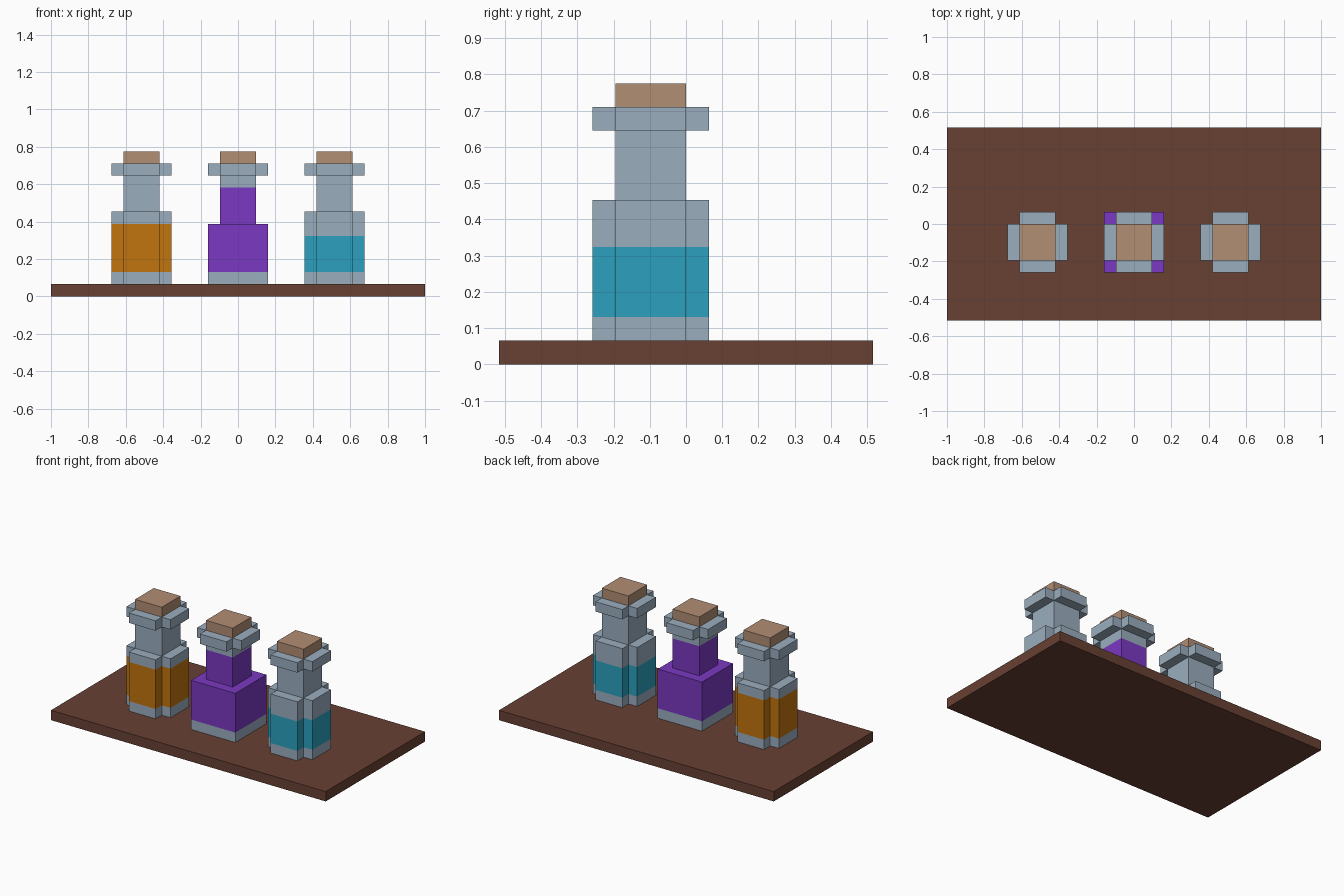
import bpy
import bmesh

cube = bpy.data.objects.get("Cube")
if cube:
    bpy.data.objects.remove(cube, do_unlink=True)


def make_material(name, rgb):
    """Flat material from an 8-bit sRGB colour."""
    lin = [((c / 255 + 0.055) / 1.055) ** 2.4 for c in rgb]
    mat = bpy.data.materials.new(name)
    mat.use_nodes = True
    mat.diffuse_color = (*lin, 1)
    bsdf = next(n for n in mat.node_tree.nodes if n.type == "BSDF_PRINCIPLED")
    bsdf.inputs["Base Color"].default_value = (*lin, 1)
    return mat


wood = make_material("dark wood", (104, 64, 51))
glass = make_material("pale glass", (155, 174, 190))
cork = make_material("cork", (178, 142, 116))
orange = make_material("orange liquid", (194, 117, 14))
purple = make_material("purple liquid", (123, 57, 194))
teal = make_material("teal liquid", (44, 160, 190))

WIDE, NARROW = 0.161, 0.097


def rectangle(a, b):
    return [(-a, -b), (a, -b), (a, b), (-a, b)]


def plus(a, b):
    """Square of half size a with its corners notched back to b."""
    corner = [(a, -b), (a, b), (b, b)]
    pts = []
    for _ in range(4):
        pts += corner
        corner = [(-y, x) for x, y in corner]
    return pts


def prism(name, outline, center, heights, mats):
    """Closed prism through the given heights, one material per band."""
    bm = bmesh.new()
    rings = [[bm.verts.new((x, y, z)) for x, y in outline] for z in heights]
    slots = list(dict.fromkeys(mats))
    n = len(outline)
    for low, high, mat in zip(rings, rings[1:], mats):
        for i in range(n):
            j = (i + 1) % n
            face = bm.faces.new((low[i], low[j], high[j], high[i]))
            face.material_index = slots.index(mat)
    bm.faces.new(rings[0][::-1]).material_index = slots.index(mats[0])
    bm.faces.new(rings[-1]).material_index = slots.index(mats[-1])
    bmesh.ops.recalc_face_normals(bm, faces=bm.faces[:])
    mesh = bpy.data.meshes.new(name)
    bm.to_mesh(mesh)
    bm.free()
    for mat in slots:
        mesh.materials.append(mat)
    obj = bpy.data.objects.new(name, mesh)
    obj.location = (*center, 0)
    bpy.context.collection.objects.link(obj)


def bottle(label, x, outline, body, neck):
    """Body and neck are (heights, materials); rim and stopper are shared."""
    at = (x, -0.097)
    prism(label + "_body", outline, at, *body)
    prism(label + "_neck", rectangle(NARROW, NARROW), at, *neck)
    prism(label + "_rim", plus(WIDE, NARROW), at, [0.645, 0.71], [glass])
    prism(label + "_stopper", rectangle(NARROW, NARROW), at, [0.71, 0.775], [cork])


# Shelf board
prism("board", rectangle(1, 0.516), (0, 0), [0, 0.065], [wood])

# Outer bottles: notched bodies with a band of liquid
for label, x, liquid, level in (("right_bottle", -0.516, orange, 0.388),
                                ("left_bottle", 0.516, teal, 0.324)):
    bottle(label, x, plus(WIDE, NARROW),
           ([0.065, 0.13, level, 0.453], [glass, liquid, glass]),
           ([0.453, 0.645], [glass]))

# Middle bottle: square body, filled up into the neck
bottle("middle_bottle", 0, rectangle(WIDE, WIDE),
       ([0.065, 0.13, 0.388], [glass, purple]),
       ([0.388, 0.582, 0.645], [purple, glass]))
